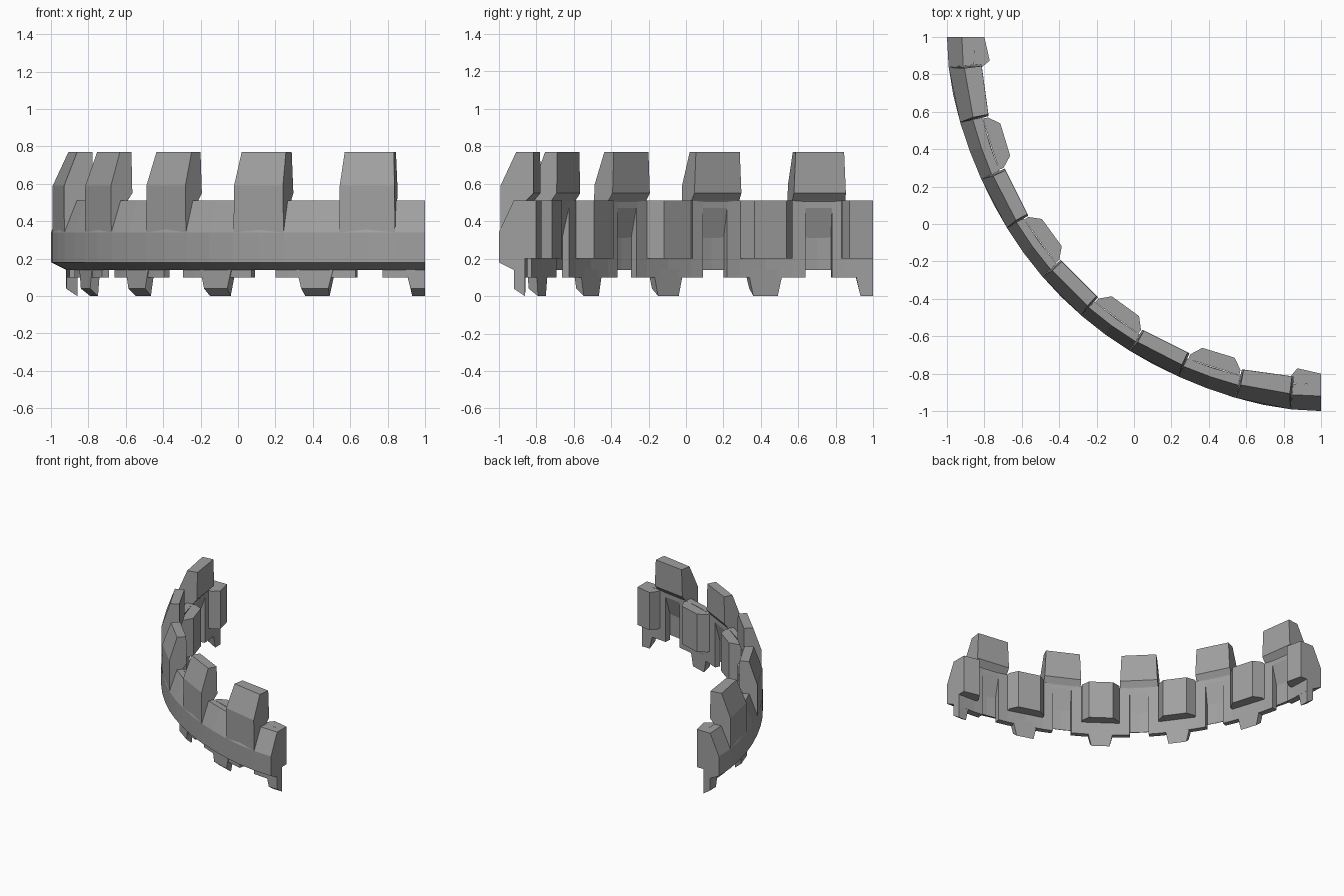
import bpy
import bmesh
from math import radians, sin, cos

cube = bpy.data.objects.get("Cube")
if cube:
    bpy.data.objects.remove(cube, do_unlink=True)

# Single stone colour
stone = bpy.data.materials.new("grey_stone")
stone.use_nodes = True
colour = (0.35, 0.35, 0.35, 1)
stone.diffuse_color = colour
stone.node_tree.nodes["Principled BSDF"].inputs["Base Color"].default_value = colour


def arc_point(r, z, degrees):
    """Point on the quarter ring around (1, 1), slightly thinner mid-arc."""
    a = radians(degrees)
    thin = 1 - abs(cos(2 * a)) ** 6
    r -= thin * 0.27 * max(r - 1.87, -0.05)
    return (1 - r * sin(a), 1 - r * cos(a), z)


def block(name, profile, centre, steps=(-1, 1), end_inset=0):
    """Sweep (radius, height, half angle) points around the ring."""
    bm = bmesh.new()
    rings = []
    for t in steps:
        inset = end_inset if t == 0 else 0
        rings.append([bm.verts.new(arc_point(r + (inset if r < 1.8 else 0), z,
                                             centre + t * half))
                      for r, z, half in profile])
    n = len(profile)
    for a, b in zip(rings, rings[1:]):
        for i in range(n):
            j = (i + 1) % n
            bm.faces.new((a[i], a[j], b[j], b[i]))
    bm.faces.new(rings[0])
    bm.faces.new(rings[-1])
    bmesh.ops.recalc_face_normals(bm, faces=bm.faces)
    mesh = bpy.data.meshes.new(name)
    bm.to_mesh(mesh)
    bm.free()
    mesh.materials.append(stone)
    obj = bpy.data.objects.new(name, mesh)
    bpy.context.collection.objects.link(obj)
    return obj


def even(points, half):
    return [(r, z, half) for r, z in points]


# Outer curved wall with sloped shoulder and chamfered underside
wall = [(2, .18), (2, .34), (1.92, .51), (1.915, .51), (1.915, .14), (1.92, .14)]
block("outer_wall", even(wall, 45), 45, [i / 10 - 1 for i in range(21)])

cheek = [(1.915, .10), (1.915, .51), (1.86, .51), (1.86, .10)]
lintel = [(1.915, .31), (1.915, .51), (1.86, .51), (1.86, .47)]
merlon = [(2, .34, 4.4), (2, .59, 4.3), (1.915, .77, 4.0),
          (1.82, .77, 4.1), (1.82, .55, 4.4), (1.86, .51, 4.4)]
pilaster = [(1.86, .2, 4.4), (1.825, .2, 4.4), (1.768, .2, 2.9),
            (1.768, .51, 2.9), (1.825, .51, 4.4), (1.86, .51, 4.4)]
end_pilaster = [(1.86, .2, 5.2), (1.825, .2, 5.2), (1.775, .2, 4.1),
                (1.775, .51, 4.1), (1.825, .51, 5.2), (1.86, .51, 5.2)]
tooth = [(1.92, .145, 3.1), (1.92, .04, 2.3), (1.86, 0, 2.1), (1.86, .145, 3.1)]

# Tall merlons, each above a sloped niche
for k in range(5):
    centre = 9 + 18 * k
    block(f"merlon_{k + 1}", merlon, centre)
    block(f"niche_lintel_{k + 1}", even(lintel, 2.2), centre)

# Inner wall, pilasters and hanging teeth between the merlons
for k in range(6):
    centre = 18 * k
    if k in (0, 5):
        side = 1 if k == 0 else -1
        block(f"inner_wall_{k + 1}", even(cheek, 6.8), centre, (0, side * .66, side))
        block(f"pilaster_{k + 1}", end_pilaster, centre, (0, side), .025)
        block(f"tooth_{k + 1}", tooth, centre, (0, side))
    else:
        block(f"inner_wall_{k + 1}", even(cheek, 6.8), centre, (-1, -.66, 0, .66, 1))
        block(f"pilaster_{k + 1}", pilaster, centre)
        block(f"tooth_{k + 1}", tooth, centre)
